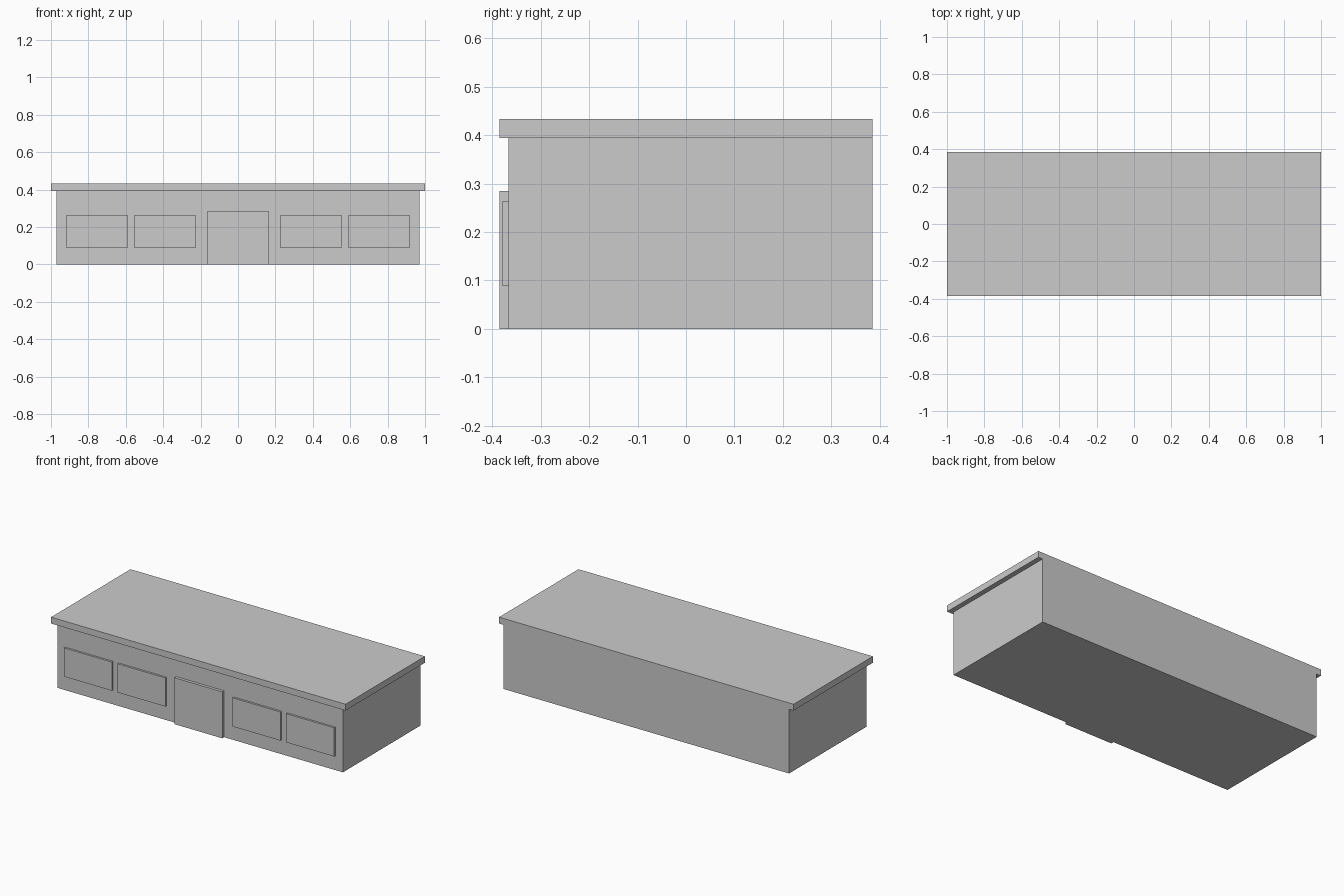
import bpy
import bmesh
from mathutils import Matrix, Vector

if "Cube" in bpy.data.objects:
    bpy.data.objects.remove(bpy.data.objects["Cube"])


def box(name, lo, hi):
    """Axis-aligned box between two corners."""
    lo, hi = Vector(lo), Vector(hi)
    bm = bmesh.new()
    bmesh.ops.create_cube(bm, size=1, matrix=Matrix.Translation((lo + hi) / 2)
                          @ Matrix.Diagonal((*(hi - lo), 1)))
    mesh = bpy.data.meshes.new(name)
    bm.to_mesh(mesh)
    bm.free()
    obj = bpy.data.objects.new(name, mesh)
    bpy.context.collection.objects.link(obj)
    return obj


BACK, WALL, EAVE = 0.385, -0.367, 0.394

# Main block and flat roof, flush at the back, overhanging elsewhere
box("building_body", (-0.97, WALL, 0), (0.97, BACK, EAVE))
box("flat_roof", (-1, -0.385, EAVE), (1, BACK, 0.433))

# Central door panel
box("door", (-0.163, -0.385, 0), (0.163, WALL, 0.285))

# Two raised windows on each side of the door
for side, sign in (("left", -1), ("right", 1)):
    for place, centre in (("inner", 0.391), ("outer", 0.755)):
        x = sign * centre
        box(f"window_{side}_{place}", (x - 0.163, -0.379, 0.088), (x + 0.163, WALL, 0.264))
